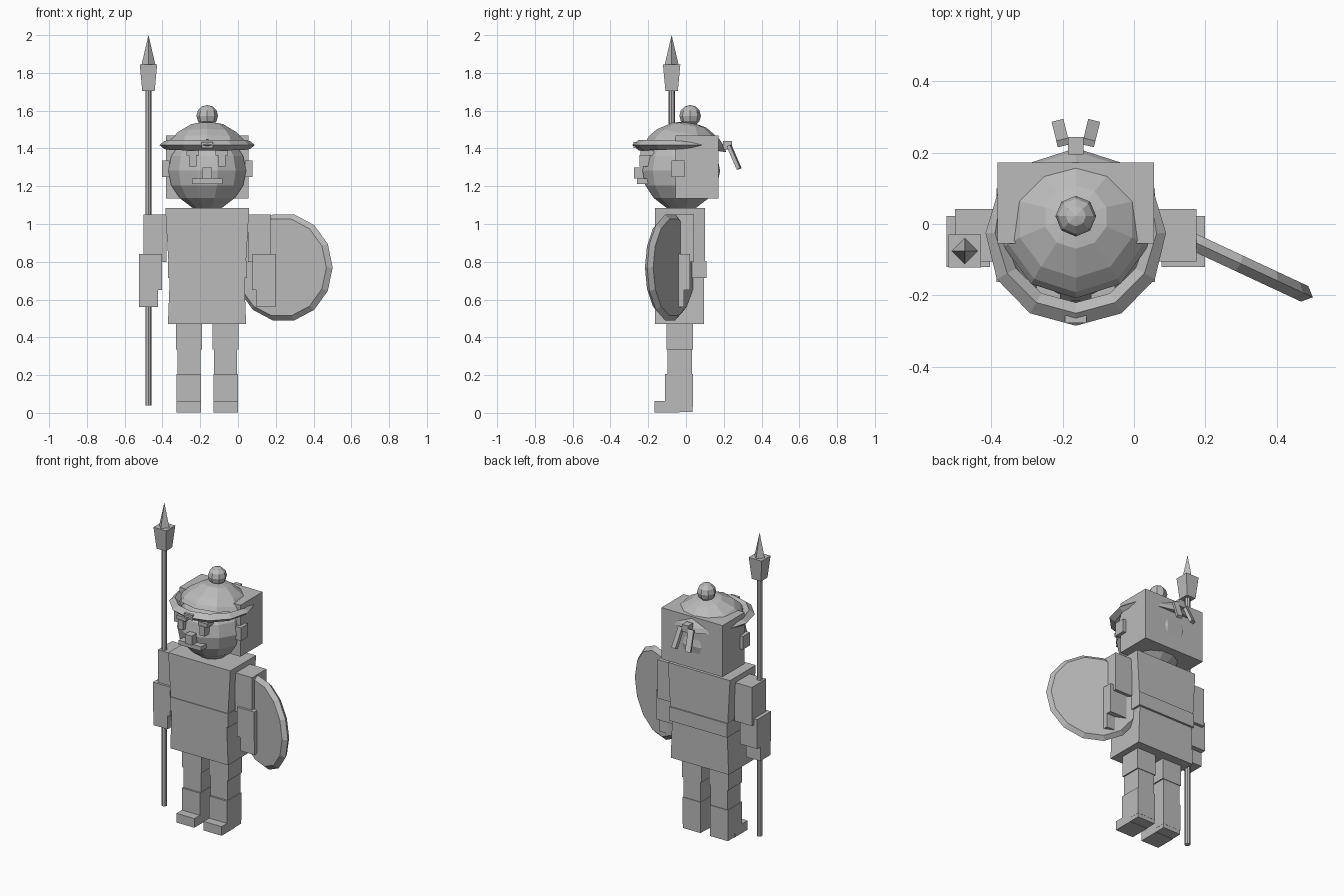
import bpy, bmesh, math
from mathutils import Vector, Matrix

if "Cube" in bpy.data.objects:
    bpy.data.objects.remove(bpy.data.objects["Cube"])

grey = bpy.data.materials.new("stone grey")
grey.diffuse_color = (0.5, 0.5, 0.5, 1)
grey.use_nodes = True
grey.node_tree.nodes["Principled BSDF"].inputs["Base Color"].default_value = grey.diffuse_color
CX = -0.163  # centre line of the figure


def finish(name, bm):
    bmesh.ops.recalc_face_normals(bm, faces=bm.faces)
    me = bpy.data.meshes.new(name)
    bm.to_mesh(me)
    bm.free()
    me.materials.append(grey)
    ob = bpy.data.objects.new(name, me)
    bpy.context.collection.objects.link(ob)
    return ob


def box(name, x, y, z, grow=0.0):
    """Box from three (low, high) ranges; grow widens the top in x."""
    bm = bmesh.new()
    bmesh.ops.create_cube(bm, size=1)
    for v in bm.verts:
        top = v.co.z > 0
        sx = math.copysign(1, v.co.x)
        v.co = Vector(r[0] + (c + 0.5) * (r[1] - r[0]) for r, c in zip((x, y, z), v.co))
        if top:
            v.co.x += sx * grow
    return finish(name, bm)


def pair(name, x, y, z, grow=0.0):
    """Two boxes mirrored about the figure's centre line; x is the offset from it."""
    for side, s in (("right", 1), ("left", -1)):
        box(side + "_" + name, sorted((CX + s * x[0], CX + s * x[1])), y, z, grow)


def lathe(name, profile, n, loc, rot=None, phase=0.0):
    """Closed faceted solid of revolution about z from (radius, height) points."""
    bm = bmesh.new()
    rings = [[bm.verts.new((r * math.cos(phase + math.tau * i / n),
                            r * math.sin(phase + math.tau * i / n), z)) for i in range(n)]
             for r, z in profile]
    for a, b in zip(rings, rings[1:]):
        for i in range(n):
            j = (i + 1) % n
            bm.faces.new((a[i], a[j], b[j], b[i]))
    bm.faces.new(rings[0])
    bm.faces.new(rings[-1])
    bmesh.ops.remove_doubles(bm, verts=bm.verts, dist=1e-5)
    m = Matrix.Translation(loc)
    bm.transform(m @ rot if rot else m)
    return finish(name, bm)


# torso, belt and tunic skirt
box("torso", (-0.368, 0.042), (-0.163, 0.1), (0.79, 1.085), 0.017)
box("belt", (-0.37, 0.047), (-0.168, 0.108), (0.715, 0.805))
box("skirt", (-0.371, 0.043), (-0.163, 0.094), (0.47, 0.725), -0.01)

# legs and feet
pair("thigh", (0.027, 0.165), (-0.102, 0.036), (0.335, 0.48))
pair("shin", (0.035, 0.157), (-0.098, 0.032), (0.2, 0.34))
pair("boot", (0.033, 0.162), (-0.11, 0.036), (0.03, 0.205))
pair("toe", (0.033, 0.162), (-0.166, -0.035), (0.003, 0.062))
pair("sole", (0.034, 0.161), (-0.036, 0.035), (0.005, 0.032))

# arms and hands
pair("upper_arm", (0.215, 0.338), (-0.105, 0.042), (0.8, 1.05))
pair("forearm", (0.24, 0.362), (-0.12, 0.022), (0.65, 0.84))
pair("hand", (0.26, 0.362), (-0.115, -0.01), (0.56, 0.655))

# spear
SP = (-0.474, -0.076, 0)
lathe("spear_shaft", [(0.017, 0.04), (0.017, 1.72)], 8, SP)
q = math.sqrt(2)
lathe("spear_collar", [(0.033 * q, 1.705), (0.046 * q, 1.845)], 4, SP, phase=math.pi / 4)
lathe("spear_tip", [(0.037, 1.842), (0, 2.0)], 4, SP)

# round shield with bevelled rim, turned outward
turn = Matrix.Rotation(math.radians(-25), 4, 'Z') @ Matrix.Rotation(math.pi / 2, 4, 'X')
lathe("shield", [(0.262, -0.023), (0.287, 0), (0.262, 0.025)], 14, (0.241, -0.084, 0.77), turn)

# head: rounded face and square hair block
ball = []
for i in range(9):
    a = math.pi * i / 8
    ball.append((0.213 * math.sin(a), -0.205 * math.cos(a)))
ball[0] = (0.08, -0.197)
ball = [ball[0]] + ball[2:]
lathe("face", ball, 12, (CX, -0.025, 1.282), phase=math.pi / 12)
box("hair_block", (-0.382, 0.056), (-0.055, 0.172), (1.135, 1.468))
pair("ear", (0.2, 0.24), (-0.077, -0.007), (1.25, 1.335))

# facial features
pair("eye", (0.058, 0.096), (-0.245, -0.19), (1.305, 1.365))
pair("brow", (0.043, 0.11), (-0.24, -0.17), (1.362, 1.388))
box("nose", (CX - 0.025, CX + 0.025), (-0.275, -0.2), (1.24, 1.3))
box("mouth", (CX - 0.08, CX + 0.08), (-0.26, -0.18), (1.212, 1.24))

# helmet dome leaning back, with a knob
lean = Matrix.Rotation(math.radians(-9), 4, 'X')
lathe("helmet_dome", [(0.213, -0.005), (0.2, 0.022), (0.165, 0.06), (0.09, 0.107), (0, 0.125)],
      10, (CX, 0.003, 1.418), lean, math.pi / 10)
knob = [(0.057 * math.sin(math.pi * i / 6), -0.057 * math.cos(math.pi * i / 6)) for i in range(7)]
lathe("helmet_knob", knob, 8, (CX, 0.022, 1.573))

# crescent brim: tapering diamond section swept round the front
bm = bmesh.new()
rings = []
N = 9
for k in range(N):
    t = -1 + 2 * k / (N - 1)
    a = -math.pi / 2 + t * math.radians(122)
    w = 1 - 0.75 * t ** 4
    sec = [(0.253, 0), (0.253 - 0.035 * w, 0.028 * w),
           (0.253 - 0.065 * w, 0), (0.253 - 0.035 * w, -0.028 * w)]
    rings.append([bm.verts.new((CX + r * math.cos(a), -0.032 + r * math.sin(a), 1.418 + h))
                  for r, h in sec])
for a, b in zip(rings, rings[1:]):
    for i in range(4):
        j = (i + 1) % 4
        bm.faces.new((a[i], a[j], b[j], b[i]))
bm.faces.new(rings[0])
bm.faces.new(rings[-1])
finish("helmet_brim", bm)
box("brim_badge", (CX - 0.03, CX + 0.03), (-0.277, -0.255), (1.403, 1.435))

# knot and two hanging ribbons at the back
box("ribbon_knot", (CX - 0.022, CX + 0.022), (0.195, 0.244), (1.395, 1.44))
for side, s in (("right", 1), ("left", -1)):
    rb = box(side + "_ribbon", (-0.017, 0.017), (-0.01, 0.01), (-0.135, 0))
    rb.location = (CX + s * 0.036, 0.228, 1.415)
    rb.rotation_euler = (math.radians(24), 0, math.radians(-14 * s))
